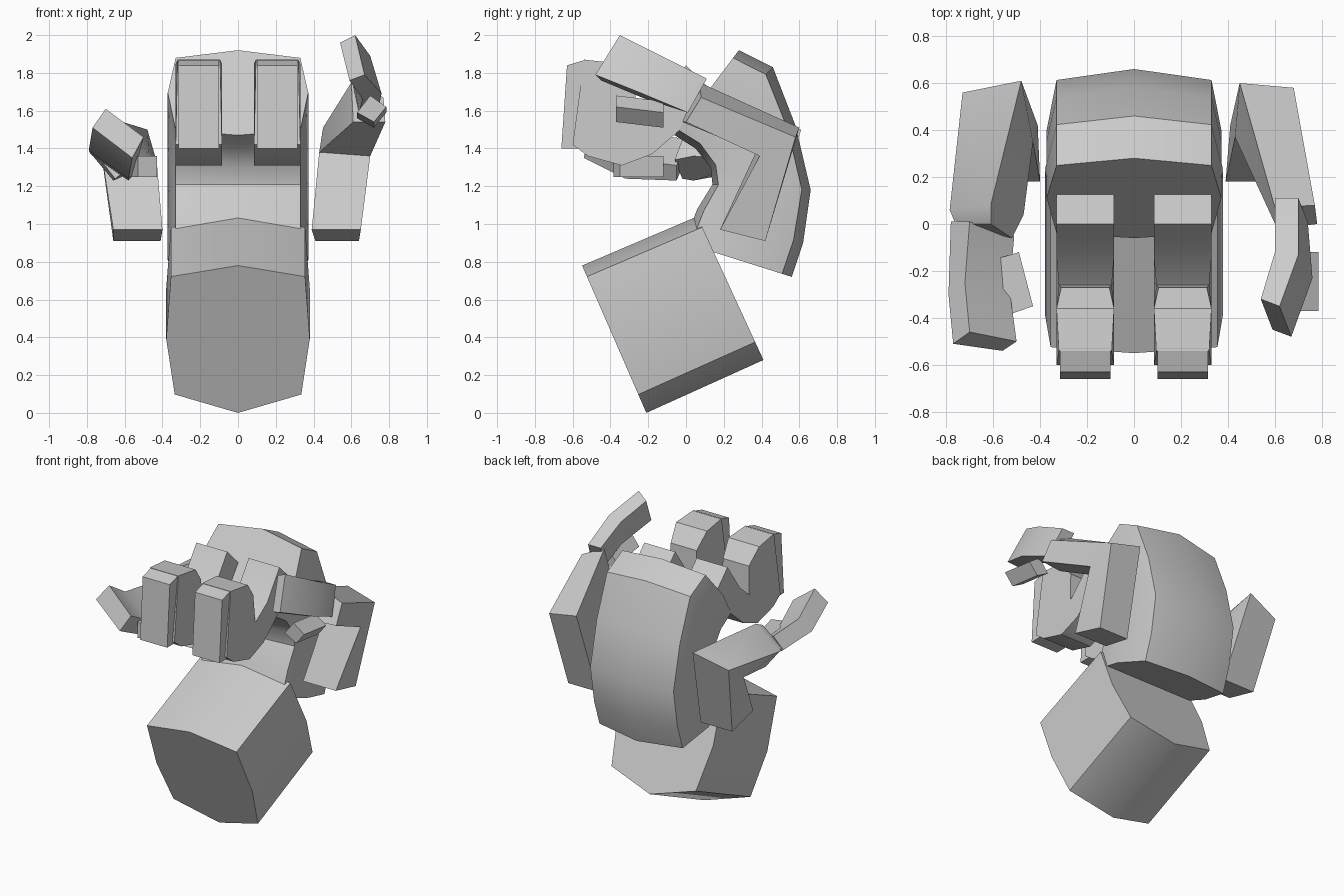
import bpy, bmesh, math

if "Cube" in bpy.data.objects:
    bpy.data.objects.remove(bpy.data.objects["Cube"])


def finish(name, bm, angle=35):
    bmesh.ops.recalc_face_normals(bm, faces=bm.faces)
    me = bpy.data.meshes.new(name)
    bm.to_mesh(me)
    bm.free()
    ob = bpy.data.objects.new(name, me)
    bpy.context.collection.objects.link(ob)
    bpy.ops.object.select_all(action='DESELECT')
    ob.select_set(True)
    bpy.context.view_layer.objects.active = ob
    bpy.ops.object.shade_smooth_by_angle(angle=math.radians(angle))
    return ob


def loft(name, rings, angle=35):
    """Skin a list of equal-length rings and cap both ends."""
    bm = bmesh.new()
    vs = [[bm.verts.new(p) for p in r] for r in rings]
    n = len(rings[0])
    for a, b in zip(vs, vs[1:]):
        for i in range(n):
            j = (i + 1) % n
            bm.faces.new((a[i], a[j], b[j], b[i]))
    bm.faces.new(vs[0])
    bm.faces.new(vs[-1])
    return finish(name, bm, angle)


def section(p, q, half):
    """Symmetric cross-section between two (y, z) points, half = (x, t) list."""
    full = half + [(-x, t) for x, t in reversed(half[1:-1])]
    return [(x, p[0] + (q[0] - p[0]) * t, p[1] + (q[1] - p[1]) * t) for x, t in full]


def prism(name, profile, x0, x1, inset=None):
    """Extrude a (y, z) profile along x; inset narrows chosen points."""
    inset = inset or {}
    rings = [[(x + s * inset.get(i, 0), y, z) for i, (y, z) in enumerate(profile)]
             for x, s in ((x0, 1), (x1, -1))]
    return loft(name, rings)


# head: faceted block tipped forward
head_half = [(0, 0), (.335, .125), (.38, .5), (.355, .925), (0, 1)]
loft("head", [section((-.21, 0), (-.55, .78), head_half),
              section((.41, .28), (.06, 1.04), head_half)])

# torso: curled from hips (top) to neck (bottom)
torso_half = [(0, 0), (.33, .06), (.372, .5), (.33, .91), (0, 1)]
spine = [((-.06, 1.47), (.28, 1.92)),
         ((.05, 1.40), (.46, 1.83)),
         ((.13, 1.30), (.58, 1.52)),
         ((.14, 1.21), (.66, 1.18)),
         ((.06, 1.08), (.62, .90)),
         ((-.01, .90), (.56, .72))]
loft("torso", [section(f, b, torso_half) for f, b in spine])

# legs: U-bent with upturned shins, and flat soles facing forward
leg = [(.14, 1.70), (0, 1.84), (-.14, 1.64), (-.26, 1.54), (-.27, 1.74),
       (-.36, 1.85), (-.54, 1.87), (-.60, 1.42), (-.52, 1.36),
       (-.34, 1.31), (-.18, 1.37), (-.03, 1.50)]
sole = [(-.63, 1.84), (-.53, 1.87), (-.56, 1.40), (-.66, 1.40)]
for side, s in (("right", 1), ("left", -1)):
    prism(side + "_leg", leg, s * .085, s * .33, {3: s * .01, 4: s * .02, 6: s * .01})
    prism(side + "_sole", sole, s * .10, s * .315)

# right arm, raised hand and thumb
loft("right_arm", [
    [(.39, .18, .97), (.65, .18, .97), (.64, .42, .91), (.41, .42, .91)],
    [(.43, .37, 1.38), (.70, .39, 1.36), (.68, .58, 1.46), (.45, .60, 1.51)],
    [(.61, -.02, 1.54), (.78, .0, 1.54), (.77, .08, 1.67), (.60, .07, 1.75)]])
loft("right_hand", [
    [(.60, .11, 1.77), (.70, .11, 1.77), (.74, .01, 1.59), (.64, .01, 1.59)],
    [(.60, -.12, 1.87), (.70, -.13, 1.89), (.76, -.23, 1.69), (.66, -.21, 1.66)],
    [(.54, -.32, 1.96), (.62, -.35, 2.0), (.67, -.48, 1.79), (.59, -.45, 1.76)]], 45)
loft("right_thumb", [
    [(.63, y, 1.58 + d), (.70, y, 1.67 + d), (.785, y, 1.61 + d), (.72, y, 1.53 + d)]
    for y, d in ((-.37, .01), (-.12, -.02))])

# left arm, forward hand and thumb
loft("left_arm", [
    [(-.40, .18, .97), (-.66, .18, .97), (-.66, .42, .91), (-.41, .42, .91)],
    [(-.43, .35, 1.33), (-.71, .36, 1.29), (-.73, .56, 1.42), (-.48, .61, 1.50)],
    [(-.47, .04, 1.36), (-.66, .04, 1.23), (-.785, .06, 1.38), (-.61, .08, 1.54)],
    [(-.52, -.06, 1.34), (-.65, -.02, 1.24), (-.76, .0, 1.38), (-.61, .0, 1.50)]])
loft("left_hand", [
    [(-.70, .01, 1.45), (-.51, -.05, 1.31), (-.58, -.05, 1.23), (-.78, .01, 1.37)],
    [(-.72, -.25, 1.48), (-.53, -.28, 1.34), (-.58, -.32, 1.24), (-.79, -.30, 1.39)],
    [(-.70, -.46, 1.61), (-.50, -.50, 1.46), (-.56, -.54, 1.35), (-.77, -.51, 1.51)]], 45)
loft("left_thumb", [
    [(x0, y0, z) for z in (1.25, 1.36)] + [(x1, y1, z) for z in (1.36, 1.25)]
    for x0, y0, x1, y1 in ((-.53, -.385, -.43, -.35), (-.59, -.15, -.49, -.12))])
